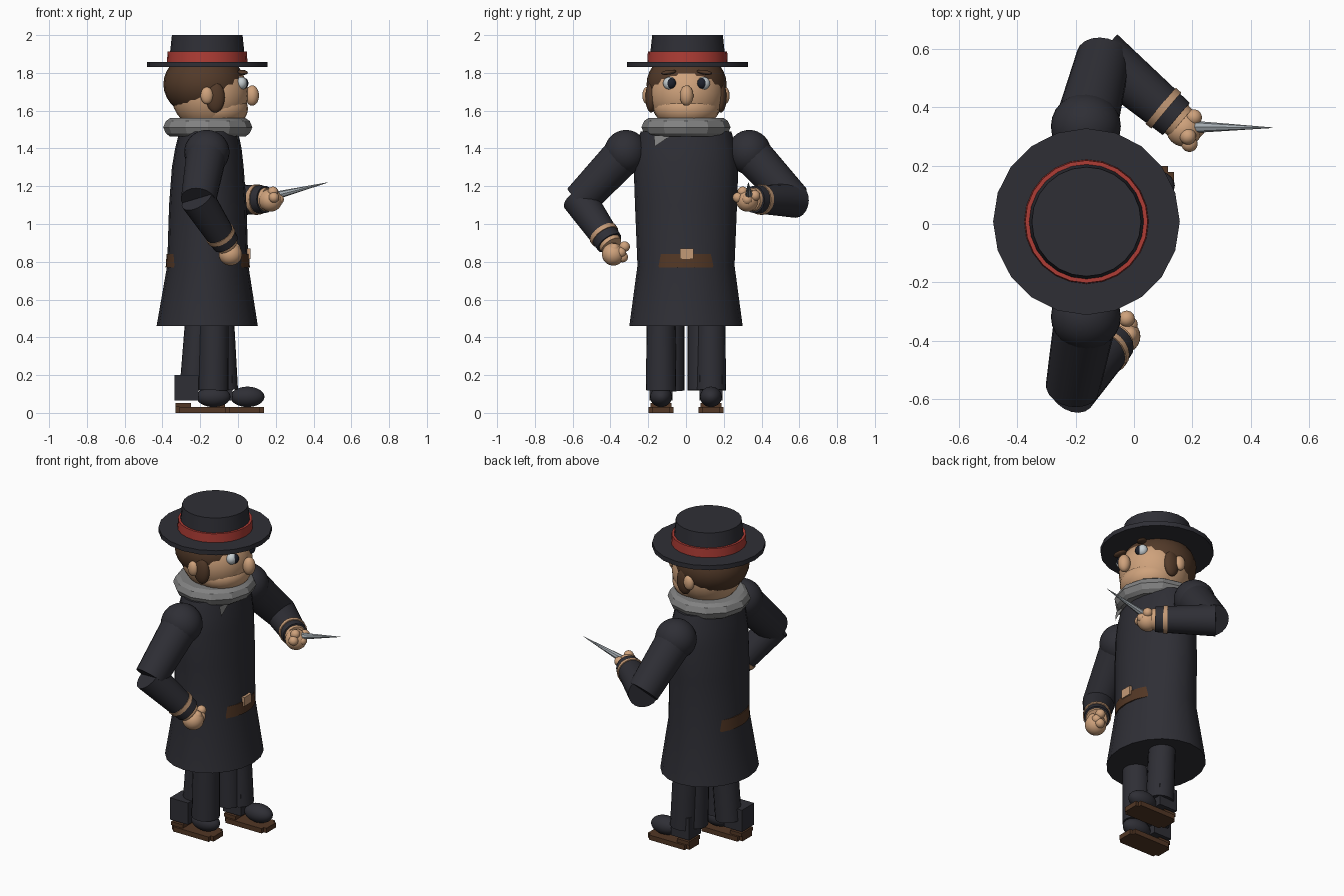
import bpy, bmesh, math
from mathutils import Vector

old = bpy.data.objects.get("Cube")
if old:
    bpy.data.objects.remove(old, do_unlink=True)


def material(name, rgb):
    m = bpy.data.materials.new(name)
    m.use_nodes = True
    col = (*rgb, 1)
    m.diffuse_color = col
    m.node_tree.nodes["Principled BSDF"].inputs["Base Color"].default_value = col
    return m


CLOTH = material("dark cloth", (.028, .028, .036))
RED = material("red ribbon", (.42, .045, .035))
SKIN = material("skin", (.62, .36, .2))
HAIR = material("brown hair", (.085, .042, .022))
LEATHER = material("brown leather", (.085, .038, .018))
GREY = material("grey scarf", (.22, .22, .22))
STEEL = material("steel", (.36, .4, .43))
WHITE = material("eye white", (.55, .6, .62))
BLACK = material("pupil", (.012, .015, .025))
TAN = material("tan trim", (.55, .32, .18))


def finish(bm, name, mat, angle=40):
    bmesh.ops.recalc_face_normals(bm, faces=bm.faces)
    mesh = bpy.data.meshes.new(name)
    bm.to_mesh(mesh)
    bm.free()
    mesh.materials.append(mat)
    ob = bpy.data.objects.new(name, mesh)
    bpy.context.collection.objects.link(ob)
    if angle:
        bpy.ops.object.select_all(action='DESELECT')
        ob.select_set(True)
        bpy.context.view_layer.objects.active = ob
        bpy.ops.object.shade_smooth_by_angle(angle=math.radians(angle))
    return ob


def loft(name, mat, rings, sides=20, angle=40, cy=0.0):
    """Stack of ellipses given as (z, centre x, x radius, y radius)."""
    bm = bmesh.new()
    loops = []
    for z, cx, rx, ry in rings:
        loops.append([bm.verts.new((cx + rx * math.cos(t), cy + ry * math.sin(t), z))
                      for t in (2 * math.pi * i / sides for i in range(sides))])
    for a, b in zip(loops, loops[1:]):
        for i in range(sides):
            j = (i + 1) % sides
            bm.faces.new((a[i], a[j], b[j], b[i]))
    bm.faces.new(loops[0])
    bm.faces.new(loops[-1])
    return finish(bm, name, mat, angle)


def ball(name, mat, centre, radii, tilt=(0, 0, 0)):
    bm = bmesh.new()
    bmesh.ops.create_uvsphere(bm, u_segments=24, v_segments=16, radius=1)
    ob = finish(bm, name, mat)
    ob.location, ob.scale, ob.rotation_euler = centre, radii, tilt
    return ob


def tube(name, mat, a, b, r1, r2, sides=20):
    a, b = Vector(a), Vector(b)
    bm = bmesh.new()
    bmesh.ops.create_cone(bm, cap_ends=True, segments=sides, radius1=r1,
                          radius2=r2, depth=(b - a).length)
    ob = finish(bm, name, mat)
    ob.location = (a + b) / 2
    ob.rotation_mode = 'QUATERNION'
    ob.rotation_quaternion = (b - a).to_track_quat('Z', 'Y')
    return ob


def box(name, mat, lo, hi, bevel=0.0):
    lo, hi = Vector(lo), Vector(hi)
    bm = bmesh.new()
    bmesh.ops.create_cube(bm, size=1)
    for v in bm.verts:
        v.co = Vector([c * s for c, s in zip(v.co, hi - lo)]) + (lo + hi) / 2
    if bevel:
        bmesh.ops.bevel(bm, geom=[e for e in bm.edges if abs(e.verts[0].co.z - e.verts[1].co.z) > .01],
                        offset=bevel, segments=2, affect='EDGES')
    return finish(bm, name, mat, 0)


# Hat
HX, HY = -.163, .008
loft("hat_brim", CLOTH, [(1.83, HX, .32, .32), (1.858, HX, .32, .32)], 20, 30, HY)
loft("hat_ribbon", RED, [(1.858, HX, .213, .213), (1.912, HX, .21, .21)], 24, 30, HY)
loft("hat_crown", CLOTH, [(1.858, HX, .202, .202), (2, HX, .187, .187)], 24, 30, HY)

# Head
ball("head", SKIN, (-.15, .003, 1.69), (.205, .2, .2))
ball("jaw", SKIN, (-.11, .003, 1.61), (.163, .172, .11))
ball("hair", HAIR, (-.18, .003, 1.74), (.215, .212, .178))
ball("nose", SKIN, (.075, .003, 1.68), (.036, .036, .054))
for side, tag in ((-1, "right"), (1, "left")):
    y = .003 + side * .085
    ball(tag + "_eye", WHITE, (.018, y + side * .005, 1.745), (.03, .034, .034))
    ball(tag + "_pupil", BLACK, (.033, y - side * .004, 1.745), (.022, .025, .028))
    ball(tag + "_eyebrow", HAIR, (.025, y + side * .01, 1.803), (.025, .042, .012), (side * -.15, 0, side * -.3))
    ball(tag + "_ear", SKIN, (-.165, side * .207, 1.68), (.033, .024, .045))
    ball(tag + "_sideburn", HAIR, (-.12, side * .185, 1.67), (.05, .03, .08))

# Scarf with a small hanging tip
loft("scarf", GREY, [(1.463, -.16, .2, .2), (1.48, -.16, .222, .222), (1.512, -.16, .236, .236),
                     (1.545, -.16, .222, .222), (1.56, -.16, .2, .2)], 12, 25)
bm = bmesh.new()
tip = [bm.verts.new((x, y, z)) for x, y, z in
       ((-.01, -.17, 1.47), (.0, -.085, 1.465), (.0, -.165, 1.41))]
bm.faces.new(tip)
bmesh.ops.solidify(bm, geom=bm.faces[:], thickness=.03)
finish(bm, "scarf_tip", GREY, 0)

# Coat and belt
loft("coat", CLOTH, [(.46, -.163, .268, .3), (.78, -.16, .215, .257), (1.1, -.16, .205, .27),
                     (1.3, -.16, .19, .277), (1.4, -.157, .176, .265), (1.49, -.155, .155, .24)], 20, 40)
loft("belt", LEATHER, [(.77, -.16, .223, .242), (.84, -.16, .218, .237)], 32, 40)
box("belt_buckle", TAN, (.03, -.032, .815), (.066, .04, .87))

# Legs, shoes and soles
for side, tag, step in ((-1, "right", -.15), (1, "left", .03)):
    y = side * .132
    hip = -.125 if side < 0 else -.1
    knee = -.13 if side < 0 else -.08
    tube(tag + "_leg", CLOTH, (knee, y, .12), (hip, y, .55), .08, .076)
    back = -.235 if side < 0 else -.12
    tube(tag + "_trouser_fold", CLOTH, (back, side * .083, .12),
         (-.2 if side < 0 else -.13, side * .083, .55), .075, .075)
    ball(tag + "_shoe", CLOTH, (step + .02, y, .085), (.09, .058, .054))
    box(tag + "_heel", CLOTH, (step - .185, y - .06, .065), (step - .06, y + .06, .2))
    box(tag + "_sole", LEATHER, (step - .18, y - .067, 0), (step + .107, y + .067, .03), .02)
    box(tag + "_sole_heel", LEATHER, (step - .18, y - .055, .03), (step - .1, y + .055, .052))


def arm(tag, shoulder, elbow, wrist, hand, fingers):
    s, e, w = Vector(shoulder), Vector(elbow), Vector(wrist)
    d = (w - e).normalized()
    ball(tag + "_shoulder", CLOTH, s, (.12, .115, .118))
    tube(tag + "_upper_arm", CLOTH, s, e, .108, .093)
    tube(tag + "_forearm", CLOTH, e - d * .015, w, .092, .072)
    tube(tag + "_cuff_band", TAN, w - d * .07, w - d * .045, .081, .08)
    tube(tag + "_wrist", SKIN, w - d * .01, w + d * .02, .064, .06)
    ball(tag + "_hand", SKIN, hand, (.062, .06, .06))
    for i, f in enumerate(fingers):
        ball(f"{tag}_finger_{i + 1}", SKIN, f, (.028, .028, .028))


# Left arm is raised with a blade, right arm rests on the hip
arm("left", (-.165, .335, 1.38), (-.105, .57, 1.125), (.145, .36, 1.13), (.172, .325, 1.125),
    [(.19, .275, 1.14), (.215, .325, 1.13), (.205, .365, 1.15), (.185, .3, 1.17)])
arm("right", (-.165, -.318, 1.38), (-.21, -.56, 1.125), (-.065, -.405, .9), (-.04, -.385, .84),
    [(-.025, -.325, .88), (-.015, -.345, .85), (-.015, -.38, .87), (-.03, -.335, .825)])
tube("blade", STEEL, (.19, .333, 1.148), (.475, .33, 1.22), .022, .001, 8)
